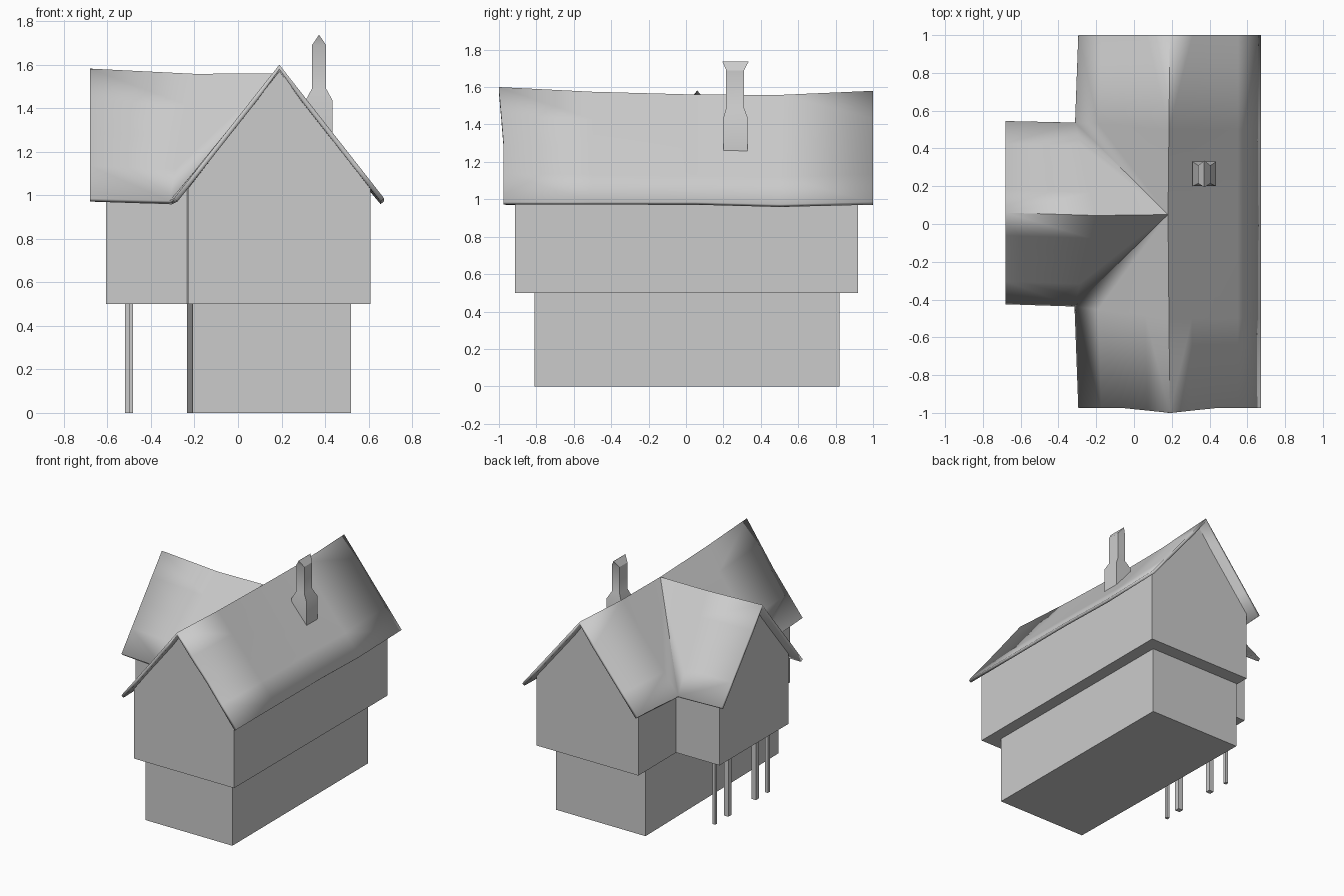
import bpy, bmesh
from mathutils import Vector

if "Cube" in bpy.data.objects:
    bpy.data.objects.remove(bpy.data.objects["Cube"], do_unlink=True)

GREY = (0.6, 0.6, 0.6, 1)
grey = bpy.data.materials.new("plain_grey")
grey.use_nodes = True
grey.diffuse_color = GREY
grey.node_tree.nodes["Principled BSDF"].inputs["Base Color"].default_value = GREY


def finish(name, bm):
    mesh = bpy.data.meshes.new(name)
    bm.to_mesh(mesh)
    bm.free()
    mesh.materials.append(grey)
    obj = bpy.data.objects.new(name, mesh)
    bpy.context.collection.objects.link(obj)
    bpy.ops.object.select_all(action='DESELECT')
    obj.select_set(True)
    bpy.context.view_layer.objects.active = obj
    bpy.ops.object.shade_smooth_by_angle()
    return obj


def loft(name, sections):
    """Closed solid through matching rings of points."""
    bm = bmesh.new()
    rings = [[bm.verts.new(p) for p in s] for s in sections]
    for a, b in zip(rings, rings[1:]):
        for i in range(len(a)):
            j = (i + 1) % len(a)
            bm.faces.new((a[i], a[j], b[j], b[i]))
    bm.faces.new(rings[0])
    bm.faces.new(rings[-1])
    bmesh.ops.remove_doubles(bm, verts=bm.verts, dist=1e-4)
    bmesh.ops.recalc_face_normals(bm, faces=bm.faces)
    return finish(name, bm)


def rect(x0, x1, y0, y1, z):
    return [(x0, y0, z), (x1, y0, z), (x1, y1, z), (x0, y1, z)]


def box(name, x0, x1, y0, y1, z0, z1):
    return loft(name, [rect(x0, x1, y0, y1, z) for z in (z0, z1)])


def gable(lo, mid, hi, apex):
    """Outline of a gabled wall as (across, height)."""
    return [(lo, 0.5), (hi, 0.5), (hi, 1.03), (mid, apex), (lo, 1.03)]


# Ground floor, very slightly skewed on its left side
loft("ground_floor", [
    [(-0.21, -0.81, z), (0.52, -0.81, z), (0.515, 0.82, z), (-0.235, 0.82, z)]
    for z in (0, 0.51)])

# Upper floor with gables, overhanging the ground floor
upper = [(-0.915, -0.23, 1.57), (0.0, -0.24, 1.535), (0.92, -0.245, 1.55)]
loft("upper_floor", [[(x, y, z) for x, z in gable(left, 0.19, 0.608, apex)]
                     for y, left, apex in upper])

# Side wing running into the upper floor
loft("side_wing", [[(x, y, z) for y, z in gable(-0.36, 0.055, 0.465, apex)]
                   for x, apex in ((-0.607, 1.55), (-0.2, 1.535), (0.0, 1.53))])

# Roof: five sloped panels joined at the ridges and valleys
peak = (0.18, 0.05, 1.56)
ridge = [(0.19, -1, 1.6), (0.185, -0.5, 1.575), peak,
         (0.185, 0.5, 1.558), (0.19, 1, 1.58)]
right_eave = [(0.672, y, z) for y, z in
              ((-0.975, 0.985), (-0.5, 0.985), (0.05, 0.985), (0.5, 0.973), (1, 0.985))]
valley_front, valley_back = (-0.315, -0.437, 0.975), (-0.312, 0.537, 0.975)
wing_ridge = [(-0.68, 0.06, 1.582), (-0.2, 0.045, 1.558), peak]
panels = [
    (ridge, right_eave),
    (ridge[:3], [(-0.295, -0.975, 0.985), valley_front, peak]),
    (ridge[2:], [peak, valley_back, (-0.295, 1, 0.985)]),
    (wing_ridge, [(-0.68, -0.425, 0.985), valley_front, peak]),
    (wing_ridge, [(-0.68, 0.545, 0.985), valley_back, peak]),
]
bm = bmesh.new()
ROWS = 4
for top, bottom in panels:
    cols = [[bm.verts.new(Vector(t).lerp(Vector(b), r / ROWS)) for r in range(ROWS + 1)]
            for t, b in zip(top, bottom)]
    for a, b in zip(cols, cols[1:]):
        for r in range(ROWS):
            bm.faces.new((a[r], a[r + 1], b[r + 1], b[r]))
# Front edge comes to a point only near the ridge
for v in bm.verts:
    if v.co.y < -0.9:
        v.co.y = -0.975 - 0.025 * max(0, 1 - abs(v.co.x - 0.19) / 0.24)
bmesh.ops.remove_doubles(bm, verts=bm.verts, dist=1e-4)
bmesh.ops.recalc_face_normals(bm, faces=bm.faces)
bm.normal_update()
if sum(f.normal.z for f in bm.faces) < 0:
    bmesh.ops.reverse_faces(bm, faces=bm.faces)
roof = finish("roof", bm)
solid = roof.modifiers.new("thickness", 'SOLIDIFY')
solid.thickness = 0.022
solid.offset = -1
# Keep the solid edges ahead of the smoothing
while roof.modifiers[0] != solid:
    roof.modifiers.move(len(roof.modifiers) - 1, 0)

# Chimney: wide foot, narrow shaft, flared ridge cap
loft("chimney", [
    rect(0.31, 0.435, 0.2, 0.33, 1.25),
    rect(0.31, 0.435, 0.2, 0.33, 1.435),
    rect(0.34, 0.405, 0.215, 0.31, 1.49),
    rect(0.34, 0.405, 0.215, 0.31, 1.69),
    rect(0.3715, 0.3735, 0.195, 0.335, 1.736)])

# Posts under the wing: thin outer pair, thicker inner pair
for side, y_out, y_in in (("back", 0.381, 0.217), ("front", -0.249, -0.113)):
    box("outer_post_" + side, -0.52, -0.497, y_out - 0.012, y_out + 0.012, 0, 0.51)
    box("inner_post_" + side, -0.52, -0.482, y_in - 0.018, y_in + 0.018, 0, 0.51)
